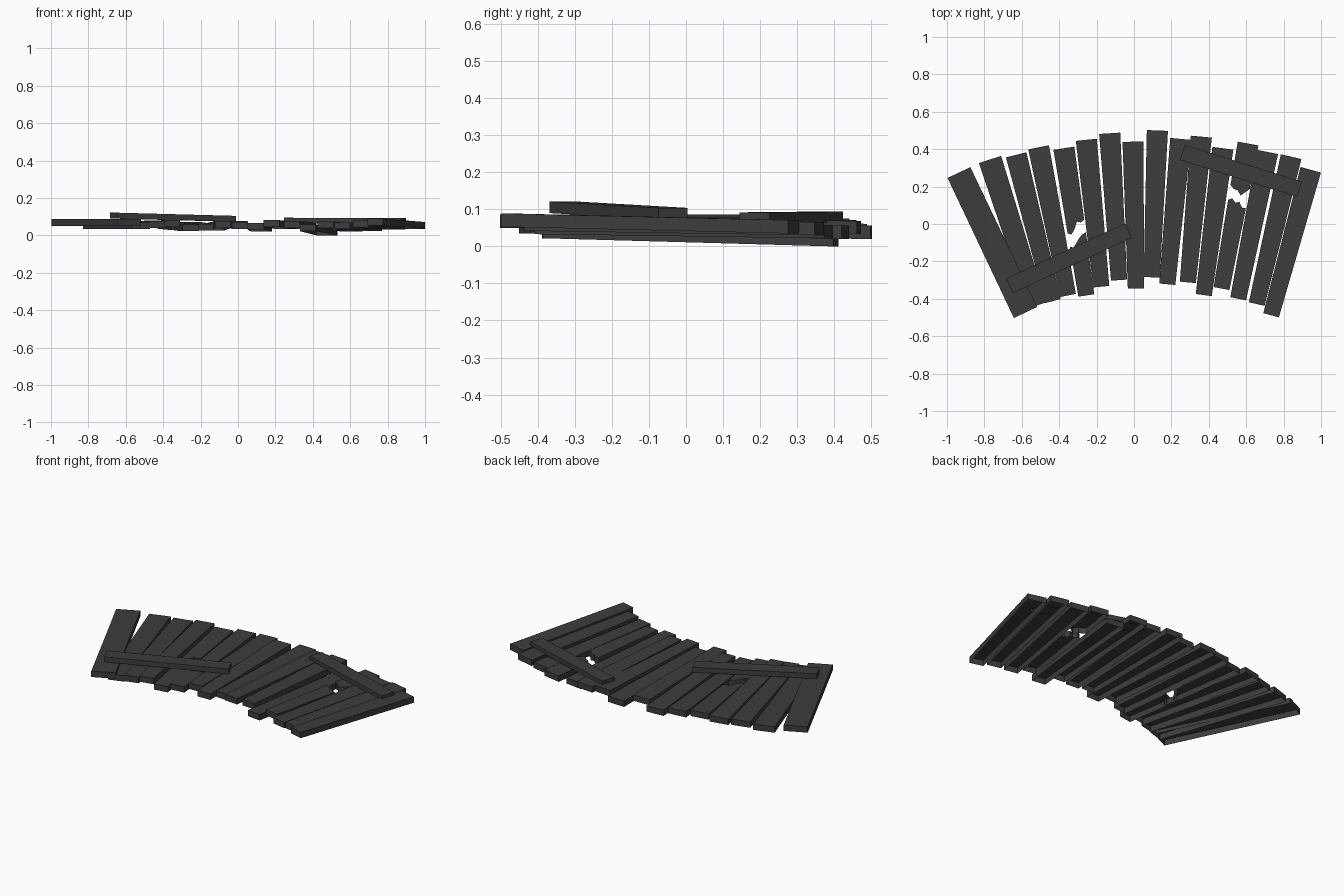
import bpy, bmesh
from mathutils import Vector

cube = bpy.data.objects.get("Cube")
if cube:
    bpy.data.objects.remove(cube, do_unlink=True)

wood = bpy.data.materials.new("dark_grey_wood")
wood.use_nodes = True
colour = (0.046, 0.046, 0.046, 1)
wood.diffuse_color = colour
bsdf = next(n for n in wood.node_tree.nodes if n.type == 'BSDF_PRINCIPLED')
bsdf.inputs["Base Color"].default_value = colour
bsdf.inputs["Roughness"].default_value = 0.9


def board(name, front, back, widths, thick, start=(0, 0), end=(1, 1)):
    """Tapered board, open underneath, between two bottom points; start and
    end hold the fraction of length at even steps across the width."""
    a, b = Vector(front), Vector(back)
    d = (b - a).normalized()
    side = Vector((d.y, -d.x, 0)).normalized()
    bm = bmesh.new()
    steps = len(start)

    def vert(t, i):
        w = widths[0] + (widths[1] - widths[0]) * t
        return bm.verts.new(a.lerp(b, t) + side * w * (i / (steps - 1) - 0.5))

    rows = [[vert(t, i) for i, t in enumerate(ts)] for ts in (start, end)]
    base = [bm.faces.new((rows[0][i], rows[0][i + 1], rows[1][i + 1], rows[1][i]))
            for i in range(steps - 1)]
    # Raise the top and leave the underside hollow
    top = bmesh.ops.extrude_face_region(bm, geom=base, use_keep_orig=True)
    bmesh.ops.translate(bm, vec=(0, 0, thick),
                        verts=[v for v in top["geom"] if isinstance(v, bmesh.types.BMVert)])
    bmesh.ops.delete(bm, geom=base, context='FACES')
    bmesh.ops.recalc_face_normals(bm, faces=bm.faces[:])
    me = bpy.data.meshes.new(name)
    bm.to_mesh(me)
    bm.free()
    me.materials.append(wood)
    ob = bpy.data.objects.new(name, me)
    bpy.context.collection.objects.link(ob)


# Fan of planks: front point, back point
planks = [
    ((-.58, -.473, .05), (-.936, .275, .05)),
    ((-.518, -.435, .035), (-.77, .345, .035)),
    ((-.433, -.412, .04), (-.63, .37, .038)),
    ((-.353, -.382, .045), (-.51, .41, .04)),
    ((-.255, -.382, .022), (-.375, .405, .035)),
    ((-.175, -.335, .025), (-.255, .45, .035)),
    ((-.08, -.3, .04), (-.13, .485, .025)),
    ((.01, -.345, .035), (-.005, .44, .04)),
    ((.095, -.285, .03), (.125, .5, .02)),
    ((.178, -.322, .045), (.25, .455, .035)),
    ((.288, -.312, .04), (.36, .467, .033)),
    ((.373, -.38, .022), (.475, .405, 0)),
    ((.468, -.345, .038), (.61, .43, .02)),
    ((.557, -.4, .033), (.715, .385, .022)),
    ((.656, -.428, .042), (.84, .36, .03)),
    ((.733, -.488, .053), (.945, .29, .035)),
]
# Snapped planks: jagged edge of the front piece, then of the back piece
breaks = {
    5: ((.34, .33, .36, .39, .41, .42), (.43, .42, .45, .5, .49, .505)),
    13: ((.6, .615, .59, .6, .565, .565), (.7, .68, .675, .645, .67, .7)),
}
THICK = 0.036
for n, (front, back) in enumerate(planks, 1):
    widths = {1: (.138, .135), 2: (.1, .125)}.get(n, (.086, .113))
    if n in breaks:
        low, high = breaks[n]
        board(f"broken_plank_{n}_front", front, back, widths, THICK, (0,) * 6, low)
        board(f"broken_plank_{n}_back", front, back, widths, THICK, high, (1,) * 6)
    else:
        board(f"plank_{n}", front, back, widths, THICK)

# Repair boards laid across the breaks
board("right_repair_board", (-.665, -.33, .09), (-.03, -.035, .073), (.086, .086), .031)
board("left_repair_board", (.258, .383, .065), (.885, .185, .063), (.085, .085), .029)
